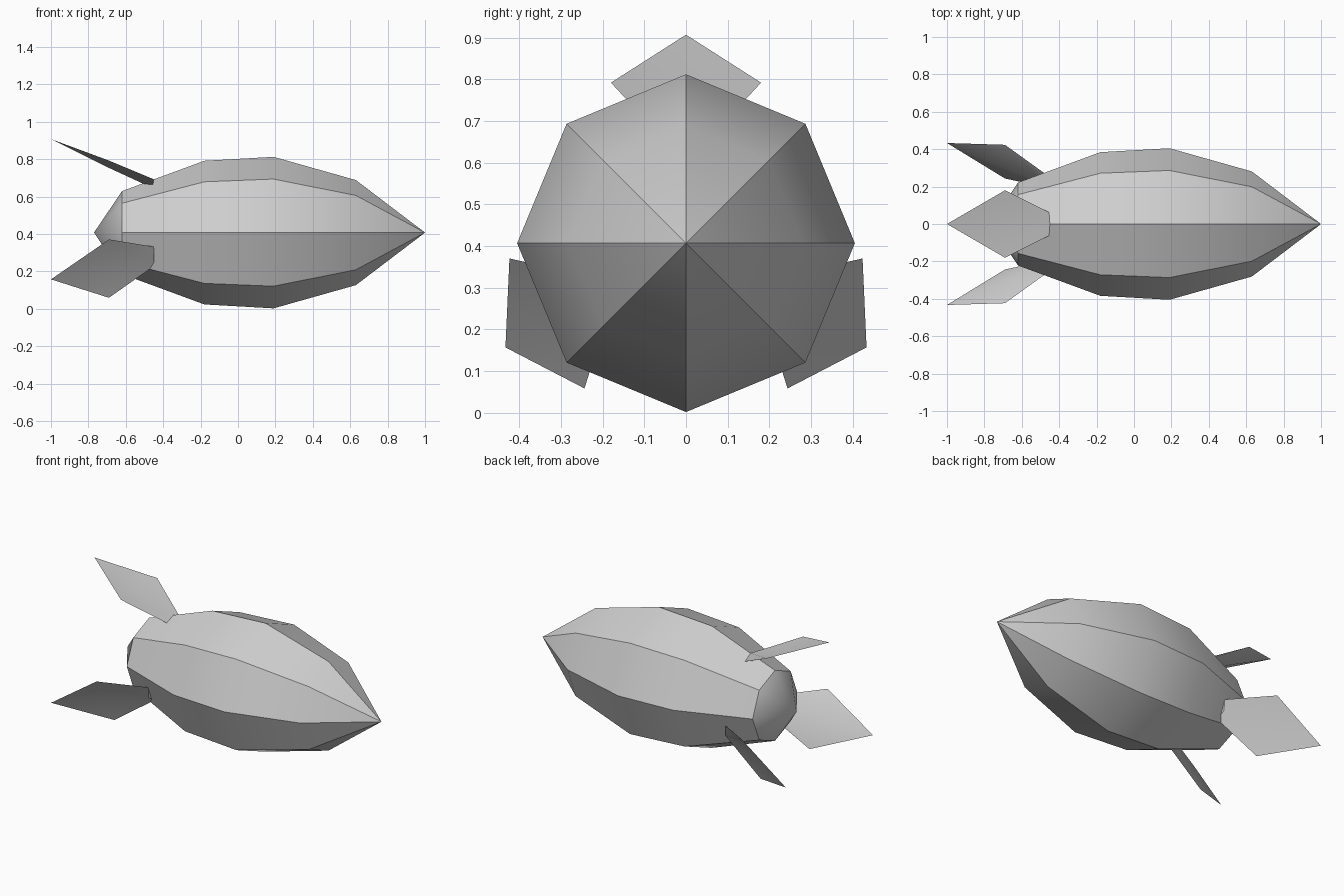
import bpy, bmesh, math
from mathutils import Matrix, Vector

cube = bpy.data.objects.get("Cube")
if cube:
    bpy.data.objects.remove(cube, do_unlink=True)

AXIS_Z = 0.407
grey = bpy.data.materials.new("light_grey")
grey.use_nodes = True
colour = (0.62, 0.62, 0.62, 1)
grey.diffuse_color = colour
grey.node_tree.nodes["Principled BSDF"].inputs["Base Color"].default_value = colour


def finish(bm, name):
    """Turn a bmesh into a smooth object with sharp edges kept."""
    bmesh.ops.recalc_face_normals(bm, faces=bm.faces)
    mesh = bpy.data.meshes.new(name)
    bm.to_mesh(mesh)
    bm.free()
    mesh.materials.append(grey)
    obj = bpy.data.objects.new(name, mesh)
    obj.location.z = AXIS_Z
    bpy.context.collection.objects.link(obj)
    bpy.ops.object.select_all(action='DESELECT')
    obj.select_set(True)
    bpy.context.view_layer.objects.active = obj
    bpy.ops.object.shade_smooth_by_angle(angle=math.radians(30))
    return obj


# Hull: eight-sided spindle along x, pointed at both ends
SIDES = 8
profile = [(0.63, 0.281), (0.19, 0.405), (-0.18, 0.384), (-0.62, 0.222)]
bm = bmesh.new()
rings = []
for x, r in profile:
    angles = [math.tau * i / SIDES for i in range(SIDES)]
    rings.append([bm.verts.new((x, r * math.sin(a), r * math.cos(a))) for a in angles])
nose = bm.verts.new((1, 0, 0))
tail = bm.verts.new((-0.77, 0, 0))
for i in range(SIDES):
    j = (i + 1) % SIDES
    bm.faces.new((nose, rings[0][i], rings[0][j]))
    bm.faces.new((tail, rings[-1][j], rings[-1][i]))
    for a, b in zip(rings, rings[1:]):
        bm.faces.new((a[i], b[i], b[j], a[j]))
finish(bm, "hull")


# Tail fins: thin folded kites with a thicker diamond root inside the hull
def make_fin(name, angle):
    bm = bmesh.new()
    points = {
        "tip": (-1, 0, 0.5),
        "side_l": (-0.69, 0.18, 0.385), "side_r": (-0.69, -0.18, 0.385),
        "mid_out": (-0.69, 0, 0.354), "mid_in": (-0.69, 0, 0.346),
        "root_l": (-0.45, 0.06, 0.255), "root_r": (-0.45, -0.06, 0.255),
        "root_out": (-0.45, 0, 0.285), "root_in": (-0.45, 0, 0.235),
    }
    turn = Matrix.Rotation(angle, 3, 'X')
    v = {k: bm.verts.new(turn @ Vector(p)) for k, p in points.items()}
    for s in ("l", "r"):
        for layer in ("out", "in"):
            side, mid = v["side_" + s], v["mid_" + layer]
            bm.faces.new((v["tip"], side, mid))
            bm.faces.new((side, v["root_" + s], v["root_" + layer], mid))
    bm.faces.new([v["root_" + k] for k in ("l", "out", "r", "in")])
    finish(bm, name)


for i, name in enumerate(("top_fin", "front_fin", "back_fin")):
    make_fin(name, math.tau * i / 3)
